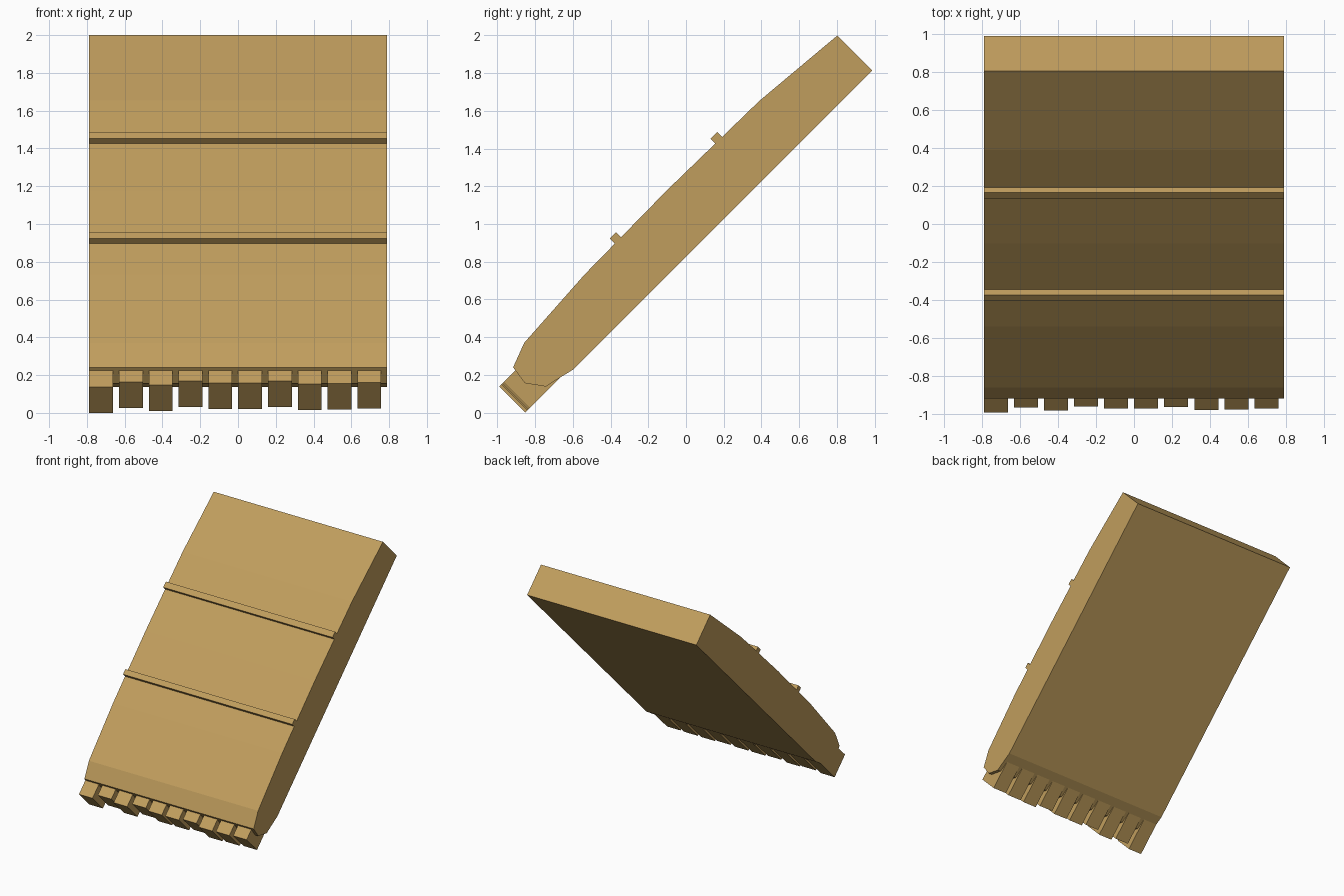
import bpy, bmesh

if "Cube" in bpy.data.objects:
    bpy.data.objects.remove(bpy.data.objects["Cube"])

wood = bpy.data.materials.new("wood")
wood.diffuse_color = (0.53, 0.34, 0.11, 1)
wood.use_nodes = True
wood.node_tree.nodes["Principled BSDF"].inputs["Base Color"].default_value = wood.diffuse_color


def extrude(name, profile, x0, x1):
    """Prism: a (y, z) profile swept from x0 to x1."""
    bm = bmesh.new()
    face = bm.faces.new([bm.verts.new((x0, y, z)) for y, z in profile])
    ext = bmesh.ops.extrude_face_region(bm, geom=[face])
    verts = [v for v in ext["geom"] if isinstance(v, bmesh.types.BMVert)]
    bmesh.ops.translate(bm, verts=verts, vec=(x1 - x0, 0, 0))
    bmesh.ops.recalc_face_normals(bm, faces=bm.faces)
    mesh = bpy.data.meshes.new(name)
    bm.to_mesh(mesh)
    bm.free()
    mesh.materials.append(wood)
    obj = bpy.data.objects.new(name, mesh)
    bpy.context.collection.objects.link(obj)
    return obj


def slanted_box(name, y, z, length, height, x0, x1):
    """Box tilted 45 degrees; (y, z) is its lowest corner.
    length runs up the slope, height across it (both as y/z offsets)."""
    extrude(name, [(y, z), (y + length, z + length),
                   (y + length - height, z + length + height),
                   (y - height, z + height)], x0, x1)


HALF = 0.788

# Leaning slab with a gently bowed upper face and blunt nose
extrude("slab", [(0.803, 2.0), (0.988, 1.815), (-0.60, 0.227), (-0.69, 0.172),
                 (-0.743, 0.138), (-0.855, 0.156), (-0.917, 0.24),
                 (-0.858, 0.37), (-0.537, 0.733), (-0.103, 1.177),
                 (0.389, 1.653)], -HALF, HALF)

# Cross ribs on the upper face
slanted_box("lower_rib", -0.352, 0.872, 0.032, 0.052, -HALF, HALF)
slanted_box("upper_rib", 0.183, 1.400, 0.035, 0.052, -HALF, HALF)

# Uneven row of teeth along the lower edge
drops = [0.003, 0.025, 0.01, 0.032, 0.02, 0.02, 0.03, 0.014, 0.017, 0.022]
drops[0] = 0.0
for i, d in enumerate(drops):
    x = -HALF + i * 0.1578
    slanted_box(f"tooth_{i + 1}", -0.852 + d, d, 0.26 - d, 0.138, x, x + 0.126)
